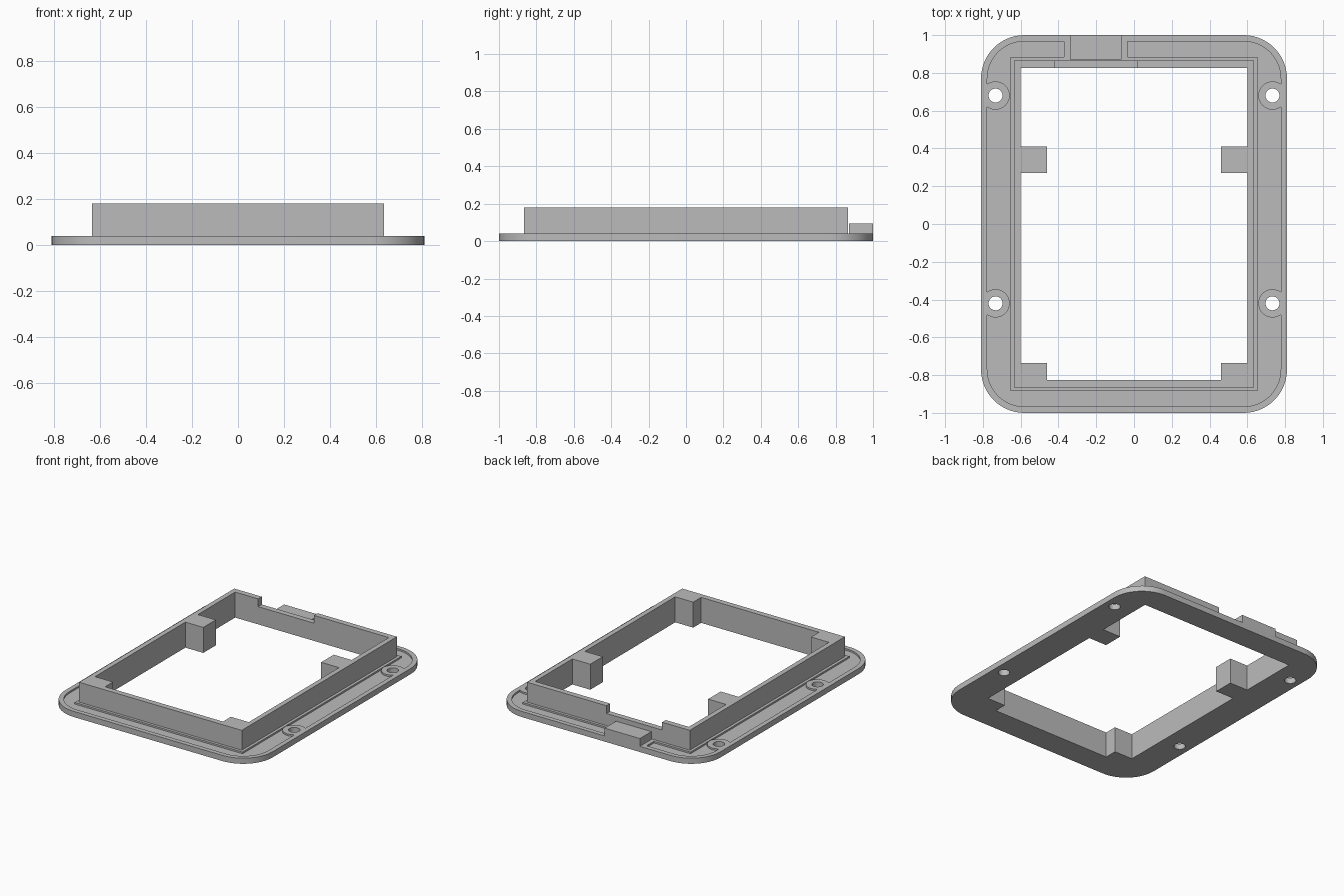
import bpy, bmesh, math
from mathutils import Matrix

if "Cube" in bpy.data.objects:
    bpy.data.objects.remove(bpy.data.objects["Cube"], do_unlink=True)

grey = bpy.data.materials.new("plain grey")
grey.use_nodes = True
grey.diffuse_color = (0.5, 0.5, 0.5, 1)
grey.node_tree.nodes["Principled BSDF"].inputs["Base Color"].default_value = (0.5, 0.5, 0.5, 1)


def finish(name, bm):
    bmesh.ops.recalc_face_normals(bm, faces=bm.faces)
    mesh = bpy.data.meshes.new(name)
    bm.to_mesh(mesh)
    bm.free()
    mesh.materials.append(grey)
    obj = bpy.data.objects.new(name, mesh)
    bpy.context.collection.objects.link(obj)
    return obj


def box(name, x0, x1, y0, y1, z0, z1):
    bm = bmesh.new()
    bmesh.ops.create_cube(bm, size=1)
    for v in bm.verts:
        v.co.x = x1 if v.co.x > 0 else x0
        v.co.y = y1 if v.co.y > 0 else y0
        v.co.z = z1 if v.co.z > 0 else z0
    return finish(name, bm)


def cylinder(name, x, y, r, z0, z1):
    bm = bmesh.new()
    bmesh.ops.create_cone(bm, cap_ends=True, segments=32, radius1=r, radius2=r,
                          depth=z1 - z0, matrix=Matrix.Translation((x, y, (z0 + z1) / 2)))
    return finish(name, bm)


def rounded_slab(name, hx, hy, r, z0, z1, steps=14):
    bm = bmesh.new()
    verts = []
    for i, (sx, sy) in enumerate([(1, 1), (-1, 1), (-1, -1), (1, -1)]):
        for k in range(steps + 1):
            a = math.pi / 2 * (i + k / steps)
            verts.append(bm.verts.new((sx * (hx - r) + r * math.cos(a),
                                       sy * (hy - r) + r * math.sin(a), z0)))
    face = bm.faces.new(verts)
    top = bmesh.ops.extrude_face_region(bm, geom=[face])["geom"]
    bmesh.ops.translate(bm, vec=(0, 0, z1 - z0),
                        verts=[g for g in top if isinstance(g, bmesh.types.BMVert)])
    return finish(name, bm)


def cut(target, *cutters):
    for c in cutters:
        c.hide_render = True
        mod = target.modifiers.new("cut", "BOOLEAN")
        mod.operation = "DIFFERENCE"
        mod.solver = "EXACT"
        mod.object = c
        bpy.context.view_layer.objects.active = target
        bpy.ops.object.modifier_apply(modifier=mod.name)
        bpy.data.objects.remove(c, do_unlink=True)


HX, HY, R = 0.81, 1.0, 0.23        # flange outline
WX, WY = 0.635, 0.865              # wall outside
IX, IY = 0.6, 0.825                # opening
BASE, TOP = 0.04, 0.18
RIM, LIP, DEPTH = 0.033, 0.02, 0.012
holes = [(s * 0.733, y) for s in (-1, 1) for y in (0.68, -0.42)]

# Shallow channel around the flange, leaving screw bosses and a land for the tab
channel = rounded_slab("channel_cutter", HX - RIM, HY - RIM, R - RIM, BASE - DEPTH, BASE + 0.1)
cut(channel,
    box("lip_keep", -WX - LIP, WX + LIP, -WY - LIP, WY + LIP, -1, 1),
    box("tab_keep", -0.37, -0.035, 0.8, 1.1, -1, 1),
    *[cylinder("boss_keep", x, y, 0.075, -1, 1) for x, y in holes])

# Flange plate
flange = rounded_slab("flange", HX, HY, R, 0, BASE)
cut(flange, channel, box("opening_cutter", -IX, IX, -IY, IY, -1, 1),
    *[cylinder("hole_cutter", x, y, 0.037, -1, 1) for x, y in holes])

# Upright wall with a notch in the back
wall = box("wall_frame", -WX, WX, -WY, WY, BASE, TOP)
cut(wall, box("inside_cutter", -IX, IX, -IY, IY, -1, 1),
    box("notch_cutter", -0.42, 0.015, 0.7, 1, 0.125, 1))

# Tab on the back edge
box("back_tab", -0.34, -0.065, 0.872, HY, BASE, 0.095)

# Inner support blocks, mirrored left and right
for side, s in (("left", 1), ("right", -1)):
    x0, x1 = sorted((s * 0.46, s * IX))
    box(side + "_middle_block", x0, x1, 0.27, 0.41, 0, TOP)
    box(side + "_front_block", x0, x1, -IY, -0.737, 0, TOP)

# Smooth the rounded corners and holes only
bpy.ops.object.select_all(action="DESELECT")
flange.select_set(True)
bpy.context.view_layer.objects.active = flange
bpy.ops.object.shade_smooth_by_angle(angle=math.radians(30))
